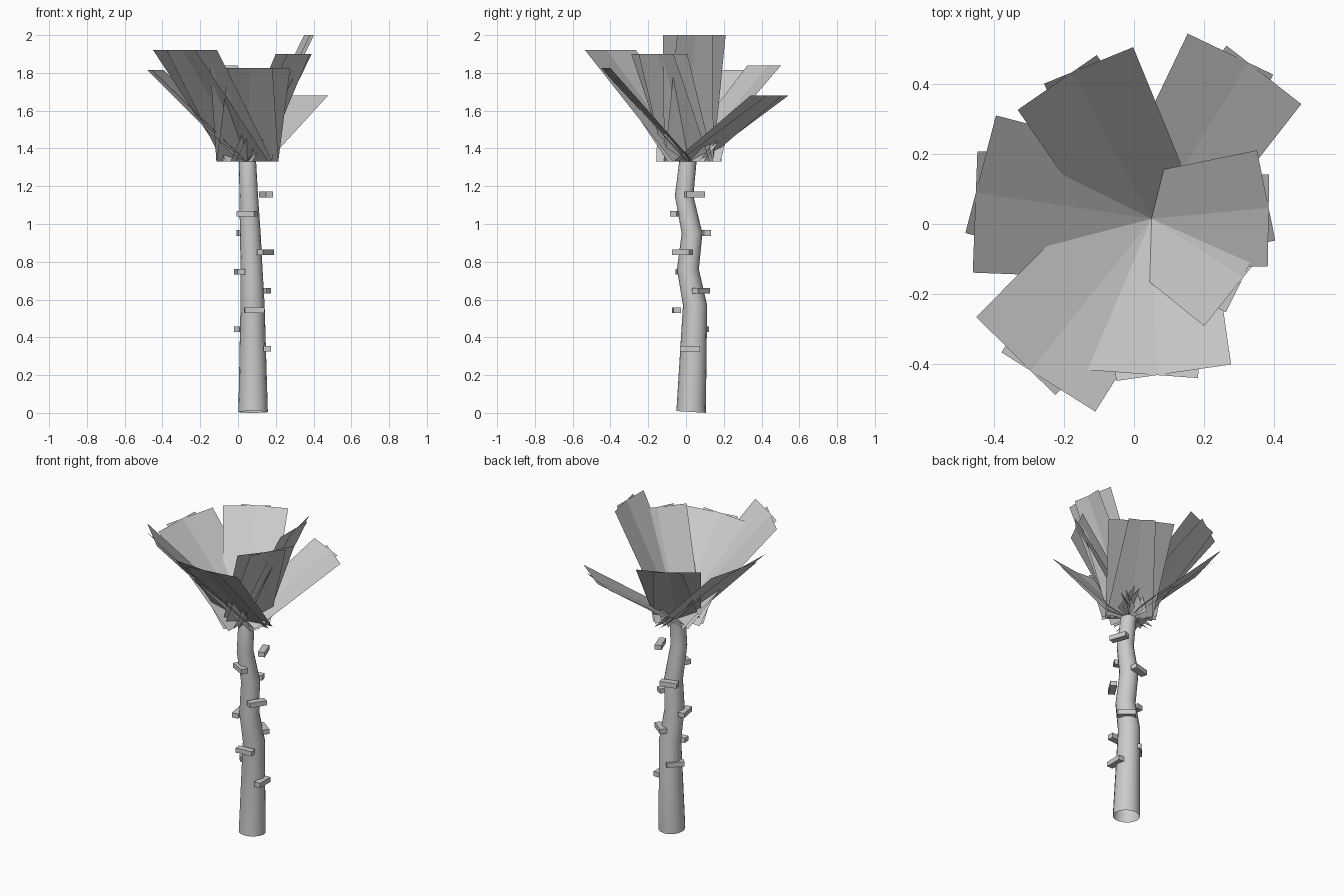
import bpy, bmesh
from math import radians, cos, sin, tau
from mathutils import Vector, Matrix

cube = bpy.data.objects.get("Cube")
if cube:
    bpy.data.objects.remove(cube, do_unlink=True)

grey = bpy.data.materials.new("plain_grey")
grey.use_nodes = True
grey.diffuse_color = (0.6, 0.6, 0.6, 1)
grey.node_tree.nodes["Principled BSDF"].inputs["Base Color"].default_value = (0.6, 0.6, 0.6, 1)


def finish(name, bm):
    mesh = bpy.data.meshes.new(name)
    bm.to_mesh(mesh)
    bm.free()
    obj = bpy.data.objects.new(name, mesh)
    bpy.context.collection.objects.link(obj)
    mesh.materials.append(grey)
    return obj


# Trunk: open crooked tube, (x, y, z, radius) per ring
path = [(.08, .027, .01, .078), (.077, .048, .57, .064), (.072, .01, .76, .058),
        (.065, .032, .95, .055), (.057, -.01, 1.15, .049), (.05, .01, 1.33, .046)]
SIDES = 16
bm = bmesh.new()
rings = []
for i, (x, y, z, r) in enumerate(path):
    tilt = -0.06 if i == 0 else 0
    ring = []
    for k in range(SIDES):
        a = tau * k / SIDES
        ring.append(bm.verts.new((x + r * cos(a), y + r * sin(a), max(0, z + tilt * r * sin(a)))))
    rings.append(ring)
for low, high in zip(rings, rings[1:]):
    for k in range(SIDES):
        n = (k + 1) % SIDES
        bm.faces.new((low[k], low[n], high[n], high[k]))
bm.verts.ensure_lookup_table()
for v in rings[0]:
    v.co.z -= 0.005
trunk = finish("trunk", bm)
bpy.context.view_layer.objects.active = trunk
trunk.select_set(True)
bpy.ops.object.shade_smooth_by_angle(angle=radians(40))
trunk.select_set(False)

# Pegs: small blocks spiralling up the trunk by the golden angle
spots = [(.155, .022), (.028, .07), (.087, -.05), (.121, .08), (.007, 0),
         (.145, -.018), (.047, .1), (.047, -.043), (.148, .045)]
for i, (x, y) in enumerate(spots):
    bm = bmesh.new()
    place = (Matrix.Translation((x, y, .34 + i * .102))
             @ Matrix.Rotation(radians(137.5 * i), 4, 'Z')
             @ Matrix.Diagonal((.04, .105, .03, 1)))
    bmesh.ops.create_cube(bm, size=1, matrix=place)
    finish(f"trunk_peg_{i + 1}", bm)

# Leaves: crossed pairs of flat blades rising from the crown
# (middle azimuth, horizontal reach, tip height, half width)
crown = Vector((.05, .015, 1.33))
leaves = [(-32.6, .308, 1.90, .144), (5.3, .333, 2.0, .131), (58.2, .52, 1.68, .135),
          (118.5, .472, 1.84, .137), (171.6, .503, 1.815, .173),
          (231.5, .55, 1.92, .158), (272, .443, 1.825, .165)]
for i, (mid, reach, tip, half) in enumerate(leaves):
    for j, turn in enumerate((-6.2, 6.2)):
        a = radians(mid + turn)
        side = Vector((-sin(a), cos(a), 0)) * half
        end = crown + Vector((reach * cos(a), reach * sin(a), tip - crown.z))
        bm = bmesh.new()
        bm.faces.new([bm.verts.new(p) for p in
                      (crown - side, end - side, end + side, crown + side)])
        finish(f"leaf_{i + 1}_blade_{j + 1}", bm)
